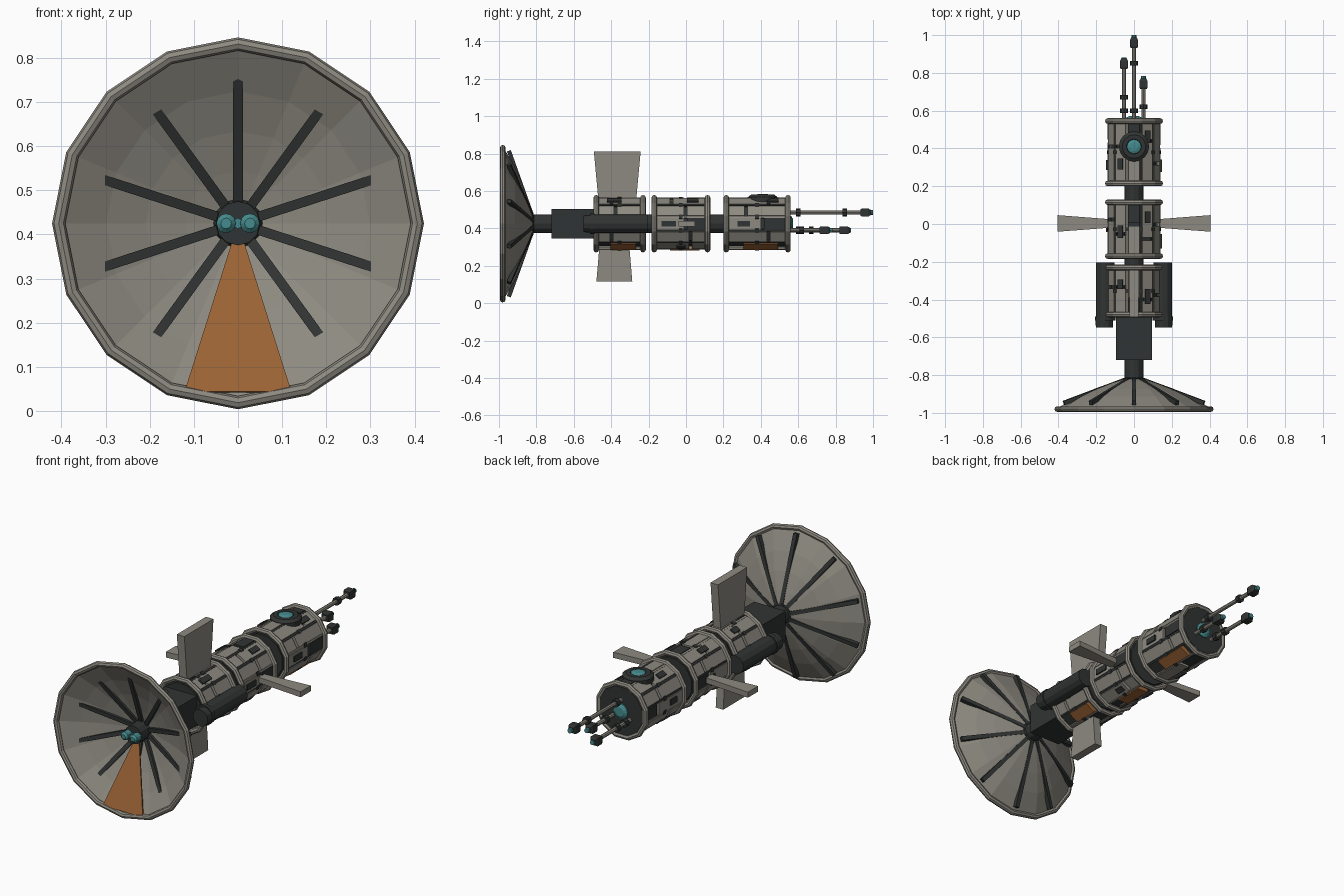
import bpy, bmesh, math, random
from mathutils import Matrix, Vector

if "Cube" in bpy.data.objects:
    bpy.data.objects.remove(bpy.data.objects["Cube"])

random.seed(4)
ZC = 0.425  # height of the main axis


def material(name, rgb):
    m = bpy.data.materials.new(name)
    m.diffuse_color = (*rgb, 1)
    m.use_nodes = True
    m.node_tree.nodes["Principled BSDF"].inputs["Base Color"].default_value = m.diffuse_color
    return m


GREY = material("hull_grey", (0.27, 0.255, 0.22))
DARK = material("dark_metal", (0.03, 0.034, 0.033))
ORANGE = material("orange_panel", (0.33, 0.125, 0.035))
TEAL = material("teal_glass", (0.06, 0.26, 0.27))


def finish(name, bm, mat):
    bmesh.ops.recalc_face_normals(bm, faces=bm.faces)
    me = bpy.data.meshes.new(name)
    bm.to_mesh(me)
    bm.free()
    me.materials.append(mat)
    ob = bpy.data.objects.new(name, me)
    bpy.context.collection.objects.link(ob)
    return ob


def lathe(name, profile, n, mat, x=0, z=ZC, phase=0, closed=False, cap=True, matrix=None):
    """Spin (radius, y) points around an axis parallel to y."""
    bm = bmesh.new()
    rings = []
    for r, y in profile:
        angs = [2 * math.pi * i / n + phase for i in range(n)]
        rings.append([bm.verts.new((x + r * math.cos(a), y, z + r * math.sin(a))) for a in angs])
    pairs = list(zip(rings, rings[1:])) + ([(rings[-1], rings[0])] if closed else [])
    for a, b in pairs:
        for i in range(n):
            j = (i + 1) % n
            bm.faces.new((a[i], a[j], b[j], b[i]))
    if cap and not closed:
        bm.faces.new(rings[0])
        bm.faces.new(rings[-1])
    if matrix:
        bm.transform(matrix)
    return finish(name, bm, mat)


def cyl(name, r, y0, y1, mat, x=0, z=ZC, n=12, **kw):
    return lathe(name, [(r, y0), (r, y1)], n, mat, x, z, **kw)


def ring(name, r, y, minor, mat, n=16, **kw):
    prof = [(r + minor * math.cos(k * math.pi / 4), y + minor * math.sin(k * math.pi / 4)) for k in range(8)]
    return lathe(name, prof, n, mat, closed=True, **kw)


def box(name, size, matrix, mat, taper=(1, 1)):
    """Box whose local +z end is scaled by taper in x and y."""
    bm = bmesh.new()
    bmesh.ops.create_cube(bm, size=1)
    for v in bm.verts:
        if v.co.z > 0:
            v.co.x *= taper[0]
            v.co.y *= taper[1]
        v.co = Vector([c * s for c, s in zip(v.co, size)])
    bm.transform(matrix)
    return finish(name, bm, mat)


def around(angle, r, y):
    """Frame on the hull: local z points outward, local y along the axis."""
    return (Matrix.Translation((0, 0, ZC)) @ Matrix.Rotation(math.pi / 2 - angle, 4, 'Y')
            @ Matrix.Translation((0, y, r)))


def rad(d):
    return math.radians(d)


# Dish: shell, rim and ribs that cross the curved shell
dish = lathe("dish_shell", [(0.03, -0.815), (0.12, -0.843), (0.21, -0.876), (0.30, -0.917), (0.405, -0.978)],
             16, GREY, cap=False)
sol = dish.modifiers.new("thickness", 'SOLIDIFY')
sol.thickness = 0.006
sol.offset = 0
ring("dish_rim", 0.406, -0.98, 0.015, GREY)
for i in range(10):
    a = rad(90 + 36 * i)
    p0, p1 = Vector((0, -0.822, 0.04)), Vector((0, -0.947, 0.39))
    d = p1 - p0
    m = around(a, 0, 0) @ Matrix.Translation((p0 + p1) / 2) @ Vector((0, 0, 1)).rotation_difference(d).to_matrix().to_4x4()
    box("dish_rib", (0.022, 0.022, d.length), m, DARK)

# Orange wedge panel lying in the bottom of the dish
p0, p1 = Vector((0, -0.862, 0.035)), Vector((0, -0.986, 0.382))
d = p1 - p0
m = around(rad(-90), 0, 0) @ Matrix.Translation((p0 + p1) / 2) @ Vector((0, 0, 1)).rotation_difference(d).to_matrix().to_4x4()
box("dish_wedge_panel", (0.022, 0.008, d.length), m, ORANGE, (11, 1))

# Feed in the dish centre
cyl("feed_base", 0.05, -0.90, -0.81, DARK)
for s in (-1, 1):
    lathe("feed_lens", [(0.012, -0.945), (0.022, -0.935), (0.022, -0.89)], 12, TEAL, x=s * 0.027)
cyl("feed_link", 0.012, -0.925, -0.89, TEAL, n=8)

# Neck, block and connectors
lathe("neck", [(0.06, -0.815), (0.05, -0.84), (0.05, -0.70)][::-1], 12, DARK)
box("neck_block", (0.19, 0.25, 0.16), Matrix.Translation((0, -0.595, ZC)), DARK)
cyl("spine", 0.05, -0.6, 0.3, DARK)

# Three hull modules with caps, rings, panels, seam rods and small boxes
for tag, y0, y1, orange_at in (("rear", -0.495, -0.215, -45), ("middle", -0.185, 0.13, -75), ("front", 0.20, 0.56, -45)):
    mid, ln = (y0 + y1) / 2, y1 - y0
    cyl(tag + "_core", 0.124, y0 + 0.008, y1 - 0.008, DARK, phase=rad(15))
    for y in (y0 + 0.015, y1 - 0.015):
        ring(tag + "_end_ring", 0.144, y, 0.015, GREY, n=12, phase=rad(15))
    inner = ln - 0.06
    for i in range(12):
        deg = 30 * i - 180
        a = rad(deg)
        if deg in (-30, -60) and orange_at == -45:
            is_orange = deg == -60
        else:
            is_orange = orange_at == -75 and deg == -90
        if is_orange:
            box(tag + "_orange_panel", (0.062, inner * 0.62, 0.026), around(a, 0.13, mid + 0.02), ORANGE)
            continue
        # panel split into a long and a short plate, short one sometimes dark
        k = random.choice((0.3, 0.4, 0.6, 0.7))
        la, lb = inner * k - 0.008, inner * (1 - k) - 0.008
        ya, yb = y0 + 0.03 + la / 2, y1 - 0.03 - lb / 2
        box(tag + "_panel", (0.06, la, 0.024), around(a, 0.128, ya), GREY if la > lb or i % 3 else DARK)
        box(tag + "_panel", (0.06, lb, 0.024), around(a, 0.128, yb), GREY if lb > la or i % 3 else DARK)
        # small dark service box
        if i % 2 == 0:
            y = random.uniform(y0 + 0.08, y1 - 0.08)
            box(tag + "_service_box", (0.03, random.uniform(0.04, 0.08), 0.02), around(a, 0.138, y), DARK)
    for i in range(12):
        m = around(rad(30 * i + 15), 0.136, mid)
        box(tag + "_seam_rod", (0.01, inner + 0.03, 0.01), m, GREY if i % 3 == 0 else DARK)
        box(tag + "_seam_clamp", (0.022, 0.02, 0.02), m, DARK)

# Side pods beside the rear module
for s in (-1, 1):
    cyl("side_pod", 0.05, -0.505, -0.205, DARK, x=s * 0.152)
    cyl("pod_flange", 0.055, -0.512, -0.49, DARK, x=s * 0.152)
    lathe("pod_nozzle", [(0.045, -0.548), (0.047, -0.51)], 12, DARK, x=s * 0.157)
    box("pod_bracket", (0.06, 0.22, 0.05), Matrix.Translation((s * 0.11, -0.36, ZC)), DARK)

# Fins: two upright on the rear module, two level on the middle one
box("top_fin", (0.045, 0.20, 0.27), around(rad(90), 0.25, -0.3675), GREY, (1, 1.25))
box("bottom_fin", (0.045, 0.16, 0.19), around(rad(-90), 0.215, -0.383), GREY, (1, 1.2))
for a in (0, 180):
    box("side_fin", (0.03, 0.045, 0.28), around(rad(a), 0.265, 0.003), GREY, (1, 1.95))

# Round window on top of the front module
up = Matrix.Translation((0, 0.41, ZC)) @ Matrix.Rotation(math.pi / 2, 4, 'X')
lathe("window_frame", [(0.08, 0.10), (0.08, 0.142), (0.062, 0.155), (0.04, 0.155), (0.036, 0.148)], 16, DARK, z=0, matrix=up)
lathe("window_glass", [(0.037, 0.13), (0.037, 0.154), (0.022, 0.16)], 16, TEAL, z=0, matrix=up)

# End cap lens
cyl("end_cap", 0.132, 0.54, 0.556, DARK, phase=rad(15))
lathe("end_lens", [(0.042, 0.55), (0.042, 0.562), (0.025, 0.572)], 12, TEAL)

# Antennas: (x, z, collars, head start, tip)
for x, z, collars, h, tip in ((0, 0.485, (0.60, 0.85), 0.932, 1.0),
                              (-0.053, 0.39, (0.60, 0.67), 0.82, 0.882),
                              (0.05, 0.39, (0.62,), 0.715, 0.784)):
    cyl("antenna_rod", 0.011, 0.54, h + 0.01, GREY, x, z, n=8)
    for c in collars:
        cyl("antenna_collar", 0.021, c - 0.012, c + 0.012, DARK, x, z, n=8)
    lathe("antenna_head", [(0.026, h), (0.03, h + 0.01), (0.03, h + 0.043), (0.02, h + 0.056)],
          4, DARK, x, z, phase=rad(45))
    cyl("antenna_tip", 0.013, h + 0.05, tip, TEAL, x, z, n=8)
